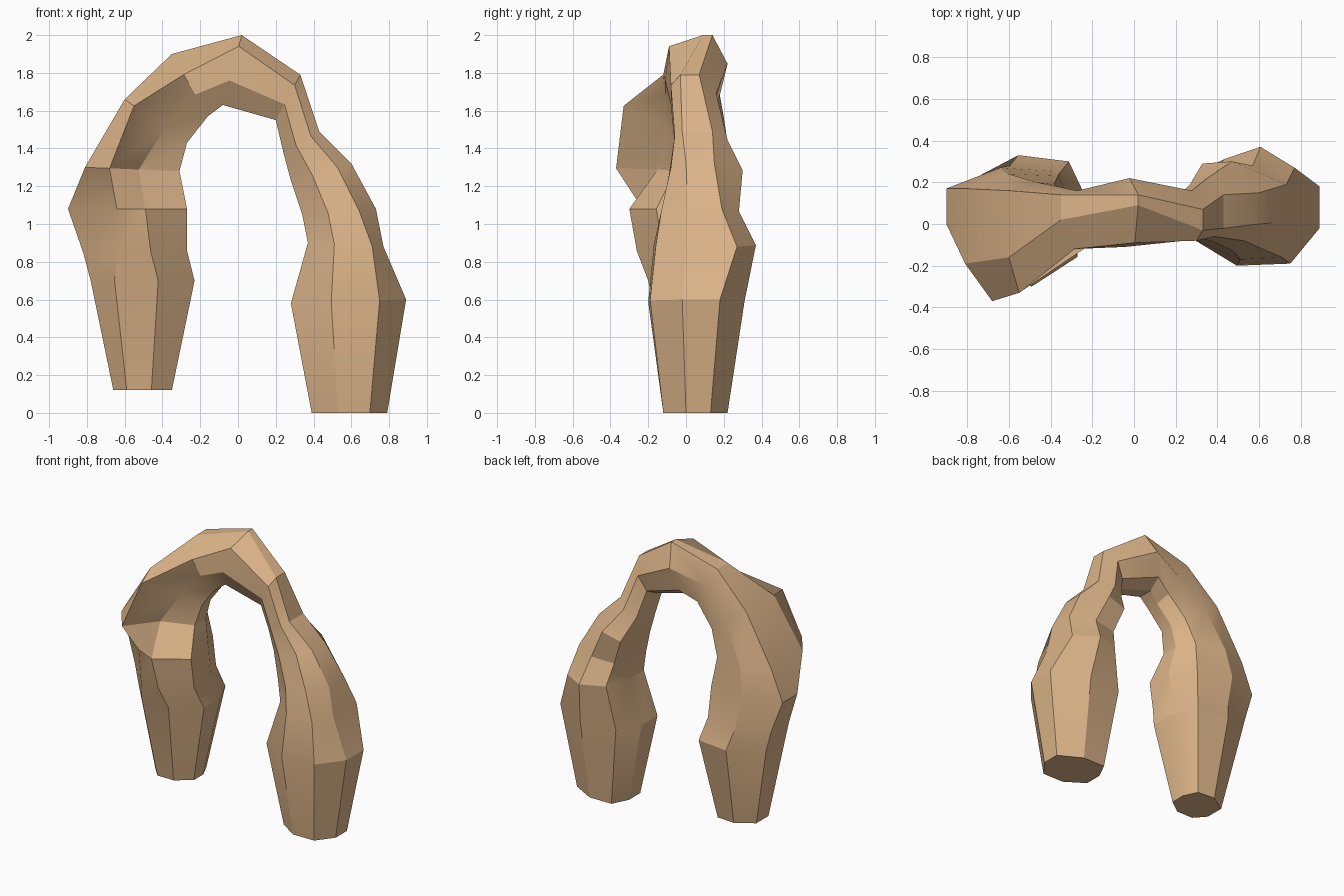
import bpy
import bmesh
import math
from mathutils import Vector

# Remove the default object
default_cube = bpy.data.objects.get("Cube")
if default_cube:
    bpy.data.objects.remove(default_cube, do_unlink=True)


def make_material(name, colour):
    material = bpy.data.materials.new(name)
    material.use_nodes = True
    material.diffuse_color = colour
    material.node_tree.nodes["Principled BSDF"].inputs["Base Color"].default_value = colour
    return material


def section(outer, inner, front, back, rim, near=0.23, far=0.65):
    """Eight-sided cross-section between an outer and an inner (x, z) point.
    front and back hold the depth beside the outer and the inner edge, rim
    the depths of the outer face; near and far place the front corners."""
    start = Vector((outer[0], 0, outer[1]))
    end = Vector((inner[0], 0, inner[1]))
    back_near, back_far = 0.41, 0.85

    def point(across, depth):
        spot = start.lerp(end, across)
        spot.y = depth
        return spot

    def inner_depth(amount):
        return front[1] + (back[1] - front[1]) * amount

    return [
        point(0, rim[0]), point(near, front[0]),
        point(far, front[1]), point(1, inner_depth(0.27)),
        point(1, inner_depth(0.65)), point(back_far, back[1]),
        point(back_near, back[0]), point(0, rim[1]),
    ]


def loft(name, rings, material):
    bm = bmesh.new()
    loops = [[bm.verts.new(p) for p in section(*ring)] for ring in rings]
    for low, high in zip(loops, loops[1:]):
        for i in range(len(low)):
            j = (i + 1) % len(low)
            bm.faces.new((low[i], low[j], high[j], high[i]))
    # Flat caps under the two feet
    bm.faces.new(loops[0])
    bm.faces.new(loops[-1])
    bmesh.ops.recalc_face_normals(bm, faces=bm.faces[:])
    mesh = bpy.data.meshes.new(name)
    bm.to_mesh(mesh)
    bm.free()
    mesh.materials.append(material)
    obj = bpy.data.objects.new(name, mesh)
    bpy.context.collection.objects.link(obj)
    bpy.ops.object.select_all(action="DESELECT")
    obj.select_set(True)
    bpy.context.view_layer.objects.active = obj
    bpy.ops.object.shade_smooth_by_angle(angle=math.radians(25))
    return obj


sandstone = make_material("sandstone", (0.72, 0.46, 0.25, 1))

# Shorter right leg, rising from its foot to the overhanging shoulder
right_leg = [
    ((-.66, .12), (-.35, .12), (-.09, -.09), (.21, .2), (-.01, .13)),
    ((-.78, .7), (-.23, .7), (-.18, -.2), (.33, .3), (-.03, .19)),
    ((-.82, .85), (-.27, .86), (-.21, -.26), (.28, .25), (-.02, .19), .33),
    ((-.9, 1.08), (-.27, 1.08), (-.23, -.3), (.27, .23), (0, .17), .41),
    ((-.81, 1.3), (-.31, 1.28), (-.37, -.15), (.24, .19), (-.19, .17), .26, .57),
    ((-.6, 1.66), (-.27, 1.43), (-.33, -.1), (.2, .16), (-.16, .16), .15),
]

# Thin bridge across the top
bridge = [
    ((-.35, 1.9), (-.16, 1.57), (-.12, -.11), (.16, .14), (.02, .14), .33),
    ((.02, 2), (-.08, 1.63), (-.09, -.11), (.22, .18), (.09, .14), .16),
    ((.33, 1.79), (.2, 1.55), (-.08, -.08), (.16, .14), (-.03, .07)),
]

# Longer left leg, swelling down to its foot
left_leg = [
    ((.43, 1.49), (.24, 1.38), (-.06, -.06), (.22, .19), (-.02, .14)),
    ((.6, 1.32), (.28, 1.23), (-.08, -.09), (.3, .29), (0, .15)),
    ((.73, 1.08), (.34, 1.05), (-.13, -.13), (.28, .26), (.01, .19)),
    ((.77, .88), (.37, .9), (-.16, -.17), (.37, .31), (0, .27), .15),
    ((.89, .6), (.28, .58), (-.19, -.2), (.31, .28), (-.02, .18)),
    ((.79, 0), (.39, 0), (-.12, -.12), (.22, .22), (0, .13)),
]

loft("rock_arch", right_leg + bridge + left_leg, sandstone)
